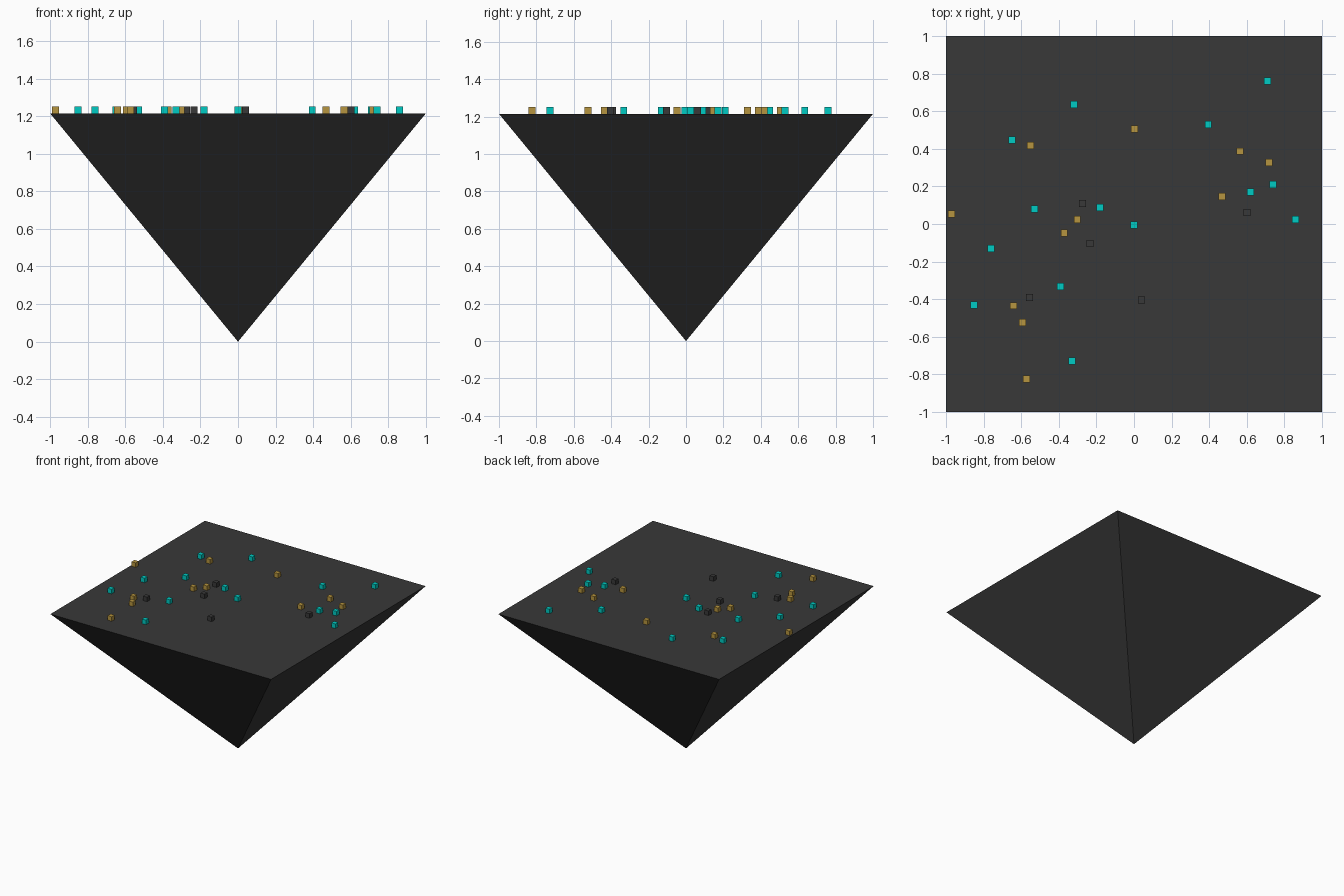
import bpy, math

if "Cube" in bpy.data.objects:
    bpy.data.objects.remove(bpy.data.objects["Cube"])

TOP = 1.215
SIZE = 0.037


def material(name, rgb):
    m = bpy.data.materials.new(name)
    m.diffuse_color = (*rgb, 1)
    m.use_nodes = True
    m.node_tree.nodes["Principled BSDF"].inputs["Base Color"].default_value = m.diffuse_color
    return m


dark = material("dark_stone", (0.04, 0.04, 0.04))
gold = material("gold", (0.47, 0.30, 0.05))
teal = material("teal", (0.0, 0.60, 0.55))

# Inverted square pyramid standing on its tip
bpy.ops.mesh.primitive_cone_add(vertices=4, radius1=0, radius2=math.sqrt(2), depth=TOP,
                                location=(0, 0, TOP / 2), rotation=(0, 0, math.pi / 4))
body = bpy.context.object
body.name = "inverted_pyramid"
body.data.materials.append(dark)


# Small cubes scattered on the flat top
def cubes(label, mat, spots):
    for i, (x, y) in enumerate(spots):
        bpy.ops.mesh.primitive_cube_add(size=SIZE, location=(x, y, TOP + SIZE / 2))
        ob = bpy.context.object
        ob.name = f"{label}_cube_{i + 1}"
        ob.data.materials.append(mat)


cubes("teal", teal, [
    (0.71, 0.76), (-0.32, 0.635), (0.395, 0.53), (-0.65, 0.447), (0.74, 0.21),
    (0.62, 0.17), (0.86, 0.024), (-0.53, 0.08), (-0.18, 0.088), (0, -0.005),
    (-0.76, -0.13), (-0.39, -0.333), (-0.85, -0.43), (-0.33, -0.728)])
cubes("gold", gold, [
    (0.003, 0.505), (-0.55, 0.418), (0.565, 0.387), (0.717, 0.328), (0.467, 0.146),
    (-0.97, 0.053), (-0.302, 0.024), (-0.371, -0.048), (-0.642, -0.435),
    (-0.592, -0.523), (-0.573, -0.824)])
cubes("dark", dark, [
    (-0.275, 0.109), (-0.235, -0.104), (0.6, 0.061), (-0.555, -0.392), (0.04, -0.405)])
